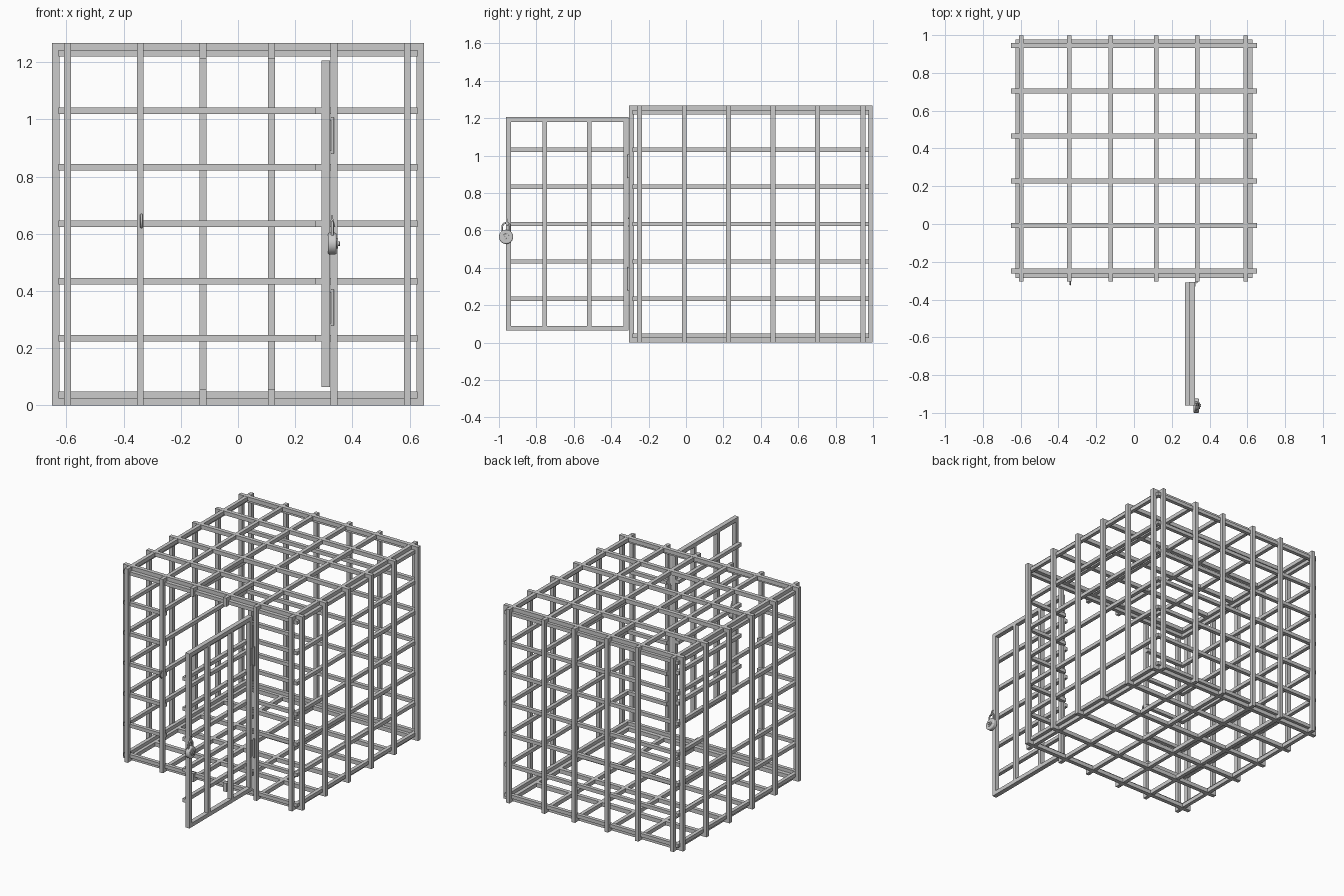
import bpy, bmesh, math
from mathutils import Matrix, Vector

if "Cube" in bpy.data.objects:
    bpy.data.objects.remove(bpy.data.objects["Cube"])

T = 0.026                                   # bar thickness
X0, X1, Y0, Y1, H = -0.65, 0.65, -0.305, 0.998, 1.268
XS = [-0.596, -0.342, -0.122, 0.117, 0.336, 0.592]     # bars spaced across
YS = [-0.248, -0.009, 0.227, 0.465, 0.704, 0.946]      # bars spaced in depth
ZS = [0.235, 0.434, 0.635, 0.833, 1.031]               # rungs


def boxes(name, items):
    """One mesh from boxes given as (x0, x1, y0, y1, z0, z1)."""
    bm = bmesh.new()
    for x0, x1, y0, y1, z0, z1 in items:
        m = Matrix.Translation(((x0 + x1) / 2, (y0 + y1) / 2, (z0 + z1) / 2))
        bmesh.ops.create_cube(bm, size=1, matrix=m @ Matrix.Diagonal((x1 - x0, y1 - y0, z1 - z0, 1)))
    me = bpy.data.meshes.new(name)
    bm.to_mesh(me)
    bm.free()
    ob = bpy.data.objects.new(name, me)
    bpy.context.collection.objects.link(ob)
    return ob


def cylinder(name, r, depth, loc, rot=(0, 0, 0), bevel=0, sides=24):
    bpy.ops.mesh.primitive_cylinder_add(vertices=sides, radius=r, depth=depth, location=loc, rotation=rot)
    ob = bpy.context.object
    ob.name = name
    if bevel:
        b = ob.modifiers.new("bevel", 'BEVEL')
        b.width, b.segments = bevel, 3
    bpy.ops.object.shade_smooth_by_angle()
    return ob


def tube(name, pts, r):
    cu = bpy.data.curves.new(name, 'CURVE')
    cu.dimensions = '3D'
    cu.bevel_depth, cu.bevel_resolution, cu.use_fill_caps = r, 3, True
    sp = cu.splines.new('POLY')
    sp.points.add(len(pts) - 1)
    for p, co in zip(sp.points, pts):
        p.co = (*co, 1)
    ob = bpy.data.objects.new(name, cu)
    bpy.context.collection.objects.link(ob)
    return ob


# Hoops running across the cage: side uprights, roof and floor bars
h = T / 2
items = []
for y in YS:
    a, b = y - h, y + h
    items += [(X0, X0 + T, a, b, 0, H), (X1 - T, X1, a, b, 0, H),
              (X0 + T, X1 - T, a, b, 0, T), (X0 + T, X1 - T, a, b, H - T, H)]
boxes("cross_hoops", items)

# Hoops running front to back; the middle two are cut short at the doorway
h = 0.012
items = []
for x in XS:
    a, b = x - h, x + h
    e = 0.001
    items += [(a, b, Y1 - T, Y1, 0, H),
              (a, b, Y0 + T, Y1 - T, e, T), (a, b, Y0 + T, Y1 - T, H - T, H - e)]
    if abs(x) < 0.2:
        items += [(a, b, Y0, Y0 + T, 0, 0.056), (a, b, Y0, Y0 + T, 1.212, H)]
    else:
        items.append((a, b, Y0, Y0 + T, 0, H))
boxes("lengthwise_hoops", items)

# Horizontal rings inside the uprights, open at the doorway
h = 0.0115
rx, ry0, ry1, w = 0.628, Y0 + 0.02, Y1 - 0.02, 0.024
items = []
for z in [0.0365] + ZS + [H - 0.0365]:
    a, b = z - h, z + h
    items += [(-rx, -rx + w, ry0, ry1, a, b), (rx - w, rx, ry0, ry1, a, b),
              (-rx + w, rx - w, ry1 - w, ry1, a, b)]
    if z in ZS:
        items += [(-rx + w, -0.33, ry0, ry0 + w, a, b), (0.324, rx - w, ry0, ry0 + w, a, b)]
    else:
        items.append((-rx + w, rx - w, ry0, ry0 + w, a, b))
boxes("horizontal_rings", items)

# Door, swung fully open
dx0, dx1, dy0, dy1, dz0, dz1 = 0.292, 0.322, -0.962, -0.308, 0.064, 1.206
items = [(dx0, dx1, dy0, dy0 + T, dz0, dz1), (dx0, dx1, dy1 - T, dy1, dz0, dz1),
         (dx0, dx1, dy0 + T, dy1 - T, dz0, dz0 + T), (dx0, dx1, dy0 + T, dy1 - T, dz1 - T, dz1)]
items += [(dx0, dx1, y - 0.012, y + 0.012, dz0 + T, dz1 - T) for y in (-0.756, -0.516)]
boxes("door_frame", items)
boxes("door_rungs", [(0.269, 0.294, dy0 + 0.002, dy1 - 0.002, z - h, z + h) for z in ZS])

# Hinges
for i, z in enumerate((0.342, 0.944)):
    cylinder(f"hinge_pin_{i}", 0.006, 0.126, (0.33, -0.308, z), sides=16)
    boxes(f"hinge_leaf_{i}", [(0.321, 0.325, -0.33, -0.306, z - 0.055, z + 0.055)])

# Staple on the fixed upright
arc = [(-0.338, Y0 + 0.003 - 0.019 * math.sin(t), 0.645 - 0.022 * math.cos(t))
       for t in [math.pi * k / 12 for k in range(13)]]
tube("latch_staple", arc, 0.004)

# Hasp on the door edge
hasp = boxes("hasp_plate", [(-0.003, 0.003, -0.006, 0.006, -0.022, 0.022)])
hasp.location = (0.332, -0.957, 0.645)
hasp.rotation_euler = (0, math.radians(-15), 0)

# Round padlock hanging from the hasp
side = (0, math.pi / 2, 0)
cy, cz = -0.962, 0.566
cylinder("padlock_body", 0.038, 0.03, (0.33, cy, cz), side, 0.006, 32)
cylinder("padlock_face", 0.017, 0.006, (0.347, cy, cz), side, 0.001)
cylinder("padlock_knob", 0.008, 0.012, (0.35, cy, cz), side, 0.001, 16)
pts = [(0.33, cy - 0.021, cz + 0.025)]
pts += [(0.33, cy - 0.021 * math.cos(t), 0.618 + 0.022 * math.sin(t))
        for t in [math.pi * k / 14 for k in range(15)]]
pts.append((0.33, cy + 0.021, cz + 0.025))
tube("padlock_shackle", pts, 0.005)
